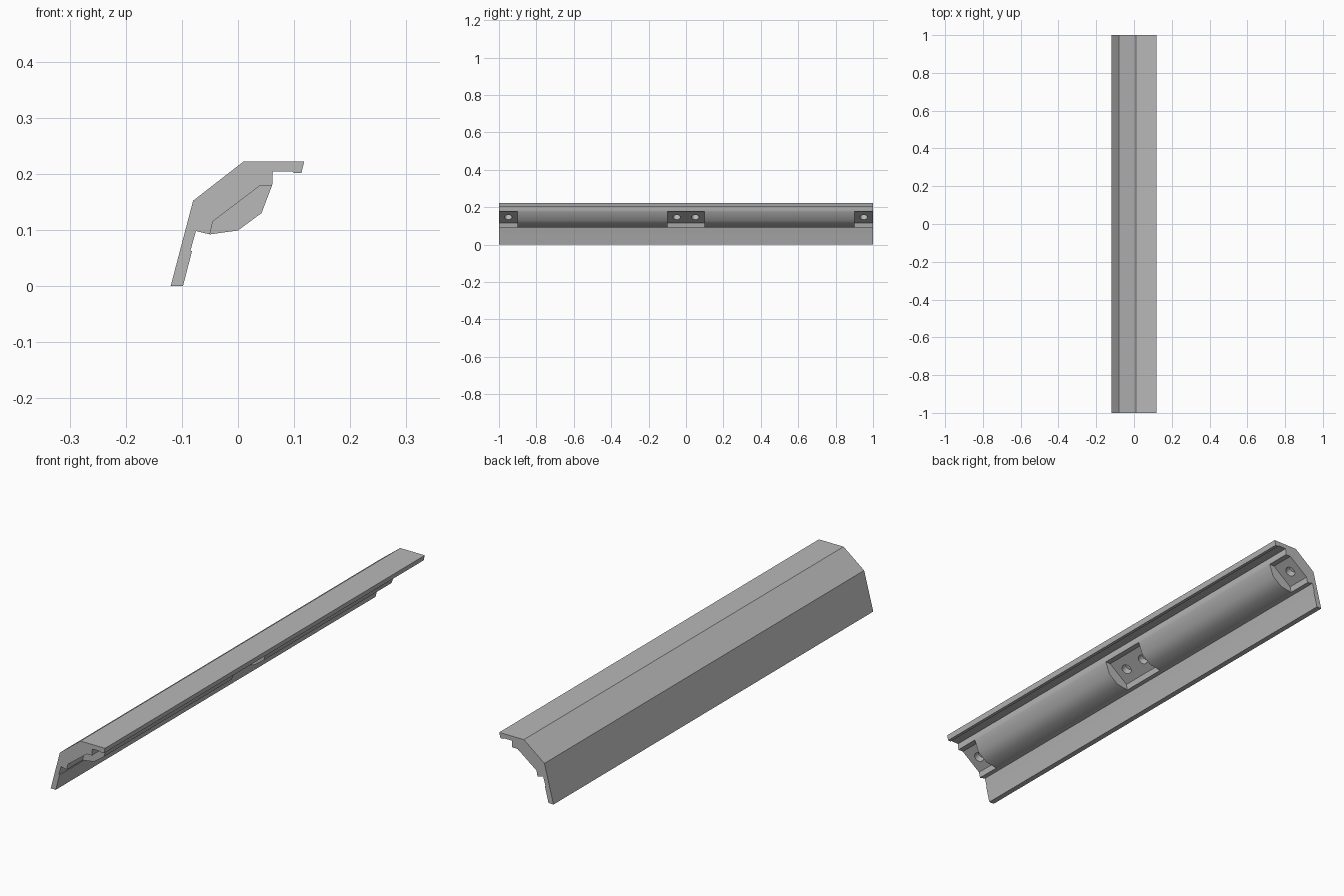
import bpy, bmesh
from math import radians, atan2
from mathutils import Matrix, Vector

if "Cube" in bpy.data.objects:
    bpy.data.objects.remove(bpy.data.objects["Cube"], do_unlink=True)

grey = bpy.data.materials.new("light_grey")
grey.use_nodes = True
GREY = (0.48, 0.48, 0.48, 1)
grey.diffuse_color = GREY
grey.node_tree.nodes["Principled BSDF"].inputs["Base Color"].default_value = GREY


def add_prism(bm, profile, y0, y1):
    """Extrude an x-z profile along y."""
    front = [bm.verts.new((x, y0, z)) for x, z in profile]
    back = [bm.verts.new((x, y1, z)) for x, z in profile]
    bm.faces.new(front)
    bm.faces.new(back[::-1])
    n = len(profile)
    for i in range(n):
        j = (i + 1) % n
        bm.faces.new((front[i], back[i], back[j], front[j]))


def finish(name, bm):
    bmesh.ops.recalc_face_normals(bm, faces=bm.faces[:])
    mesh = bpy.data.meshes.new(name)
    bm.to_mesh(mesh)
    bm.free()
    mesh.materials.append(grey)
    obj = bpy.data.objects.new(name, mesh)
    bpy.context.collection.objects.link(obj)
    return obj


def cut(target, cutter):
    cutter.hide_render = True
    mod = target.modifiers.new("cut", 'BOOLEAN')
    mod.operation = 'DIFFERENCE'
    mod.solver = 'EXACT'
    mod.object = cutter
    bpy.context.view_layer.objects.active = target
    bpy.ops.object.modifier_apply(modifier=mod.name)
    bpy.data.objects.remove(cutter, do_unlink=True)


# Rail: angled outer skin, top lip, rounded inner bulge and lower skirt
rail_profile = [
    (-0.12, 0), (-0.08, 0.152), (0.01, 0.222), (0.118, 0.222),
    (0.113, 0.201), (0.1, 0.201), (0.097, 0.204), (0.062, 0.204),
    (0.061, 0.18), (0.042, 0.13), (0, 0.099), (-0.05, 0.092),
    (-0.075, 0.098), (-0.085, 0.062), (-0.082, 0.062), (-0.098, 0),
]
bm = bmesh.new()
add_prism(bm, rail_profile, -1, 1)
rail = finish("rail", bm)

# Mounting pockets at both ends and in the middle
seat_low, seat_high = Vector((-0.045, 0, 0.115)), Vector((0.038, 0, 0.178))
pocket_profile = [(0.038, 0.178), (-0.045, 0.115), (-0.0526, 0.08),
                  (0.1, 0.08), (0.1, 0.178)]
bm = bmesh.new()
for y0, y1 in ((-1.1, -0.9), (-0.1, 0.1), (0.9, 1.1)):
    add_prism(bm, pocket_profile, y0, y1)
cut(rail, finish("pocket_cutter", bm))

# Blind screw holes, square to the sloping pocket seats
slope = seat_high - seat_low
tilt = Matrix.Rotation(-atan2(slope.z, slope.x), 4, 'Y')
centre = (seat_low + seat_high) / 2
bm = bmesh.new()
for y in (-0.95, -0.05, 0.05, 0.95):
    place = Matrix.Translation(centre + Vector((0, y, 0))) @ tilt
    bmesh.ops.create_cone(bm, cap_ends=True, segments=24, radius1=0.02,
                          radius2=0.02, depth=0.06, matrix=place)
cut(rail, finish("screw_hole_cutter", bm))

# Smooth bulge, crisp outer folds
bpy.ops.object.select_all(action='DESELECT')
rail.select_set(True)
bpy.context.view_layer.objects.active = rail
bpy.ops.object.shade_smooth_by_angle(angle=radians(35))
